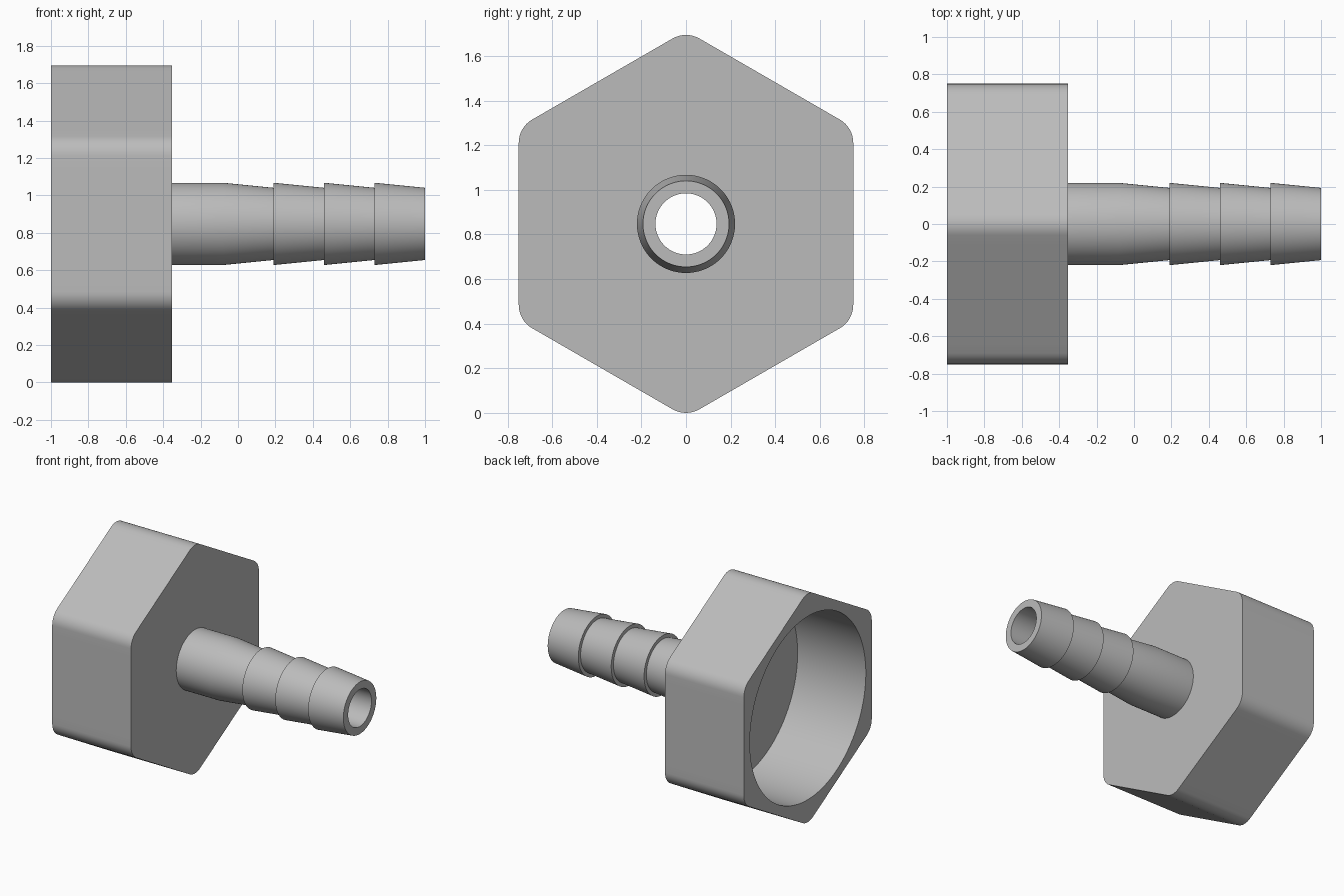
import bpy
import bmesh
from math import sin, cos, tan, pi, radians

AXIS_Z = 0.8475                      # height of the common axis
APOTHEM, CORNER_R = 0.75, 0.12       # hexagon size and corner rounding
ARC, FLAT = 8, 12                    # segments per corner and per flat
COUNT = 6 * (ARC + FLAT)
BORE, TUBE, NECK = 0.137, 0.22, 0.193
BACK, FACE, FLOOR = -1.0, -0.353, -0.44

old = bpy.data.objects.get("Cube")
if old:
    bpy.data.objects.remove(old, do_unlink=True)

metal = bpy.data.materials.new("grey metal")
metal.use_nodes = True
colour = (0.5, 0.5, 0.5, 1)
metal.diffuse_color = colour
metal.node_tree.nodes["Principled BSDF"].inputs["Base Color"].default_value = colour


def circle(radius):
    """Evenly spaced ring, lined up with the middle of a hexagon corner."""
    step = 2 * pi / COUNT
    return [(radius * sin((i - ARC / 2) * step), radius * cos((i - ARC / 2) * step))
            for i in range(COUNT)]


def hexagon():
    """Hexagon ring with rounded corners, pointing up."""
    centre = (APOTHEM - CORNER_R) / cos(pi / 6)
    half_flat = (APOTHEM - CORNER_R) * tan(pi / 6)
    ring = []
    for k in range(6):
        turn = k * pi / 3
        for i in range(ARC + 1):
            a = turn + radians(-30 + 60 * i / ARC)
            ring.append((centre * sin(turn) + CORNER_R * sin(a),
                         centre * cos(turn) + CORNER_R * cos(a)))
        n = turn + pi / 6
        for i in range(1, FLAT):
            t = half_flat * (2 * i / FLAT - 1)
            ring.append((APOTHEM * sin(n) + t * cos(n),
                         APOTHEM * cos(n) - t * sin(n)))
    return ring


def skin(name, sections):
    """Join successive (x, ring) sections with quads."""
    bm = bmesh.new()
    rings = [[bm.verts.new((x, -s, AXIS_Z + c)) for s, c in ring]
             for x, ring in sections]
    for a, b in zip(rings, rings[1:]):
        for j in range(COUNT):
            k = (j + 1) % COUNT
            bm.faces.new((a[j], a[k], b[k], b[j]))
    mesh = bpy.data.meshes.new(name)
    bm.to_mesh(mesh)
    bm.free()
    mesh.materials.append(metal)
    obj = bpy.data.objects.new(name, mesh)
    bpy.context.collection.objects.link(obj)
    bpy.ops.object.select_all(action="DESELECT")
    obj.select_set(True)
    bpy.context.view_layer.objects.active = obj
    bpy.ops.object.shade_smooth_by_angle(angle=radians(25))
    return obj


# Hexagonal nut with a wide socket open at the back
skin("hex_nut", [
    (FLOOR, circle(BORE)), (FLOOR, circle(0.68)), (BACK, circle(0.68)),
    (BACK, hexagon()), (FACE, hexagon()), (FACE, circle(TUBE))])

# Hose tail: plain neck, tapered barbs, then back through the bore
tail = [(FACE, circle(TUBE)), (-0.08, circle(TUBE)), (0.19, circle(NECK))]
for start in (0.19, 0.46, 0.73):
    tail += [(start, circle(TUBE)), (start + 0.27, circle(NECK))]
tail += [(1.0, circle(BORE)), (FLOOR, circle(BORE))]
skin("hose_barb", tail)
